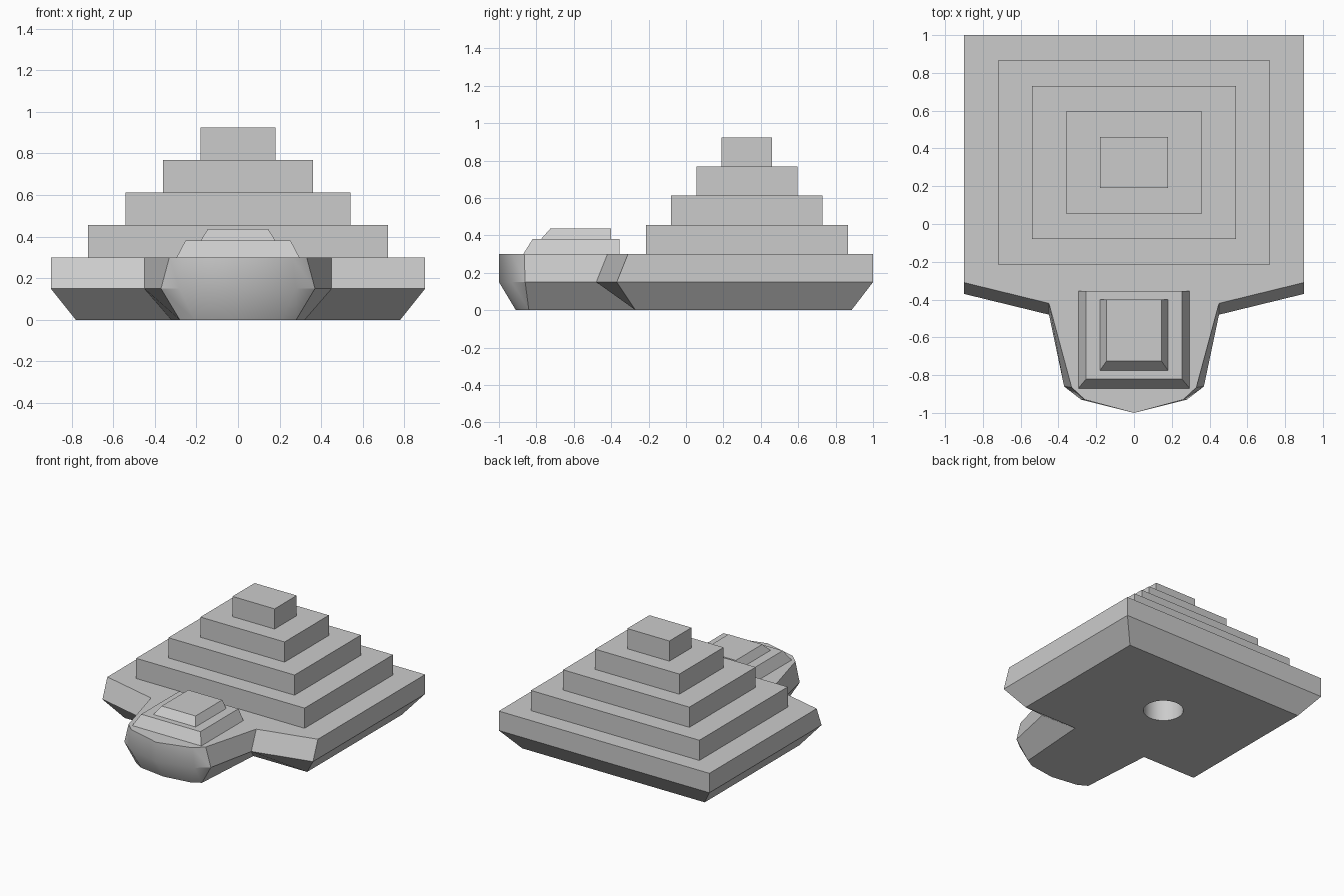
import bpy
import bmesh

cube = bpy.data.objects.get("Cube")
if cube:
    bpy.data.objects.remove(cube, do_unlink=True)

grey = bpy.data.materials.new("plain_grey")
grey.use_nodes = True
COLOUR = (0.6, 0.6, 0.6, 1)
grey.diffuse_color = COLOUR
grey.node_tree.nodes["Principled BSDF"].inputs["Base Color"].default_value = COLOUR


def loft(name, rings):
    """Closed solid through rings, each given as (z, list of xy points)."""
    bm = bmesh.new()
    loops = [[bm.verts.new((x, y, z)) for x, y in pts] for z, pts in rings]
    n = len(loops[0])
    for low, high in zip(loops, loops[1:]):
        for i in range(n):
            j = (i + 1) % n
            bm.faces.new((low[i], low[j], high[j], high[i]))
    bm.faces.new(loops[0][::-1])
    bm.faces.new(loops[-1])
    bmesh.ops.recalc_face_normals(bm, faces=bm.faces)
    mesh = bpy.data.meshes.new(name)
    bm.to_mesh(mesh)
    bm.free()
    mesh.materials.append(grey)
    obj = bpy.data.objects.new(name, mesh)
    bpy.context.collection.objects.link(obj)
    return obj


def mirrored(half):
    """Full outline from the left half, running from back corner to nose."""
    return half + [(-x, y) for x, y in reversed(half) if x > 0]


def rect(half_width, front, back):
    return mirrored([(half_width, back), (half_width, front)])


# Hull: keel, waist and deck outlines
keel = [(0.78, 0.885), (0.78, -0.27), (0.32, -0.27), (0.28, -0.84), (0.21, -0.88), (0, -0.91)]
waist = [(0.9, 1), (0.9, -0.37), (0.45, -0.48), (0.37, -0.86), (0.28, -0.93), (0, -1)]
deck = [(0.9, 1), (0.9, -0.31), (0.45, -0.42), (0.33, -0.865), (0.26, -0.93), (0, -1)]
hull = loft("hull", [(0, mirrored(keel)), (0.15, mirrored(waist)), (0.3, mirrored(deck))])

# Round socket in the underside
bpy.ops.mesh.primitive_cylinder_add(vertices=48, radius=0.142, depth=0.5, location=(0, 0.325, 0))
cutter = bpy.context.object
cutter.name = "socket_cutter"
cutter.hide_render = True
cutter.data.materials.append(grey)
bpy.ops.object.select_all(action='DESELECT')
bpy.context.view_layer.objects.active = hull
hull.select_set(True)
cut = hull.modifiers.new("socket", 'BOOLEAN')
cut.operation = 'DIFFERENCE'
cut.solver = 'EXACT'
cut.object = cutter
bpy.ops.object.modifier_apply(modifier=cut.name)
bpy.data.objects.remove(cutter, do_unlink=True)
bpy.ops.object.shade_smooth_by_angle(angle=0.53)

# Stepped pyramid on the deck
STEP = 0.156
for i in range(4):
    half_x = 0.72 - 0.18 * i
    half_y = 0.54 - 0.135 * i
    z = 0.3 + STEP * i
    outline = rect(half_x, 0.325 - half_y, 0.325 + half_y)
    loft(f"pyramid_step_{i + 1}", [(z, outline), (z + STEP, outline)])

# Bevelled plates on the nose, upright at the back
loft("nose_plate_lower", [(0.3, rect(0.295, -0.87, -0.355)), (0.38, rect(0.253, -0.82, -0.355))])
loft("nose_plate_upper", [(0.38, rect(0.18, -0.775, -0.4)), (0.436, rect(0.145, -0.725, -0.4))])
